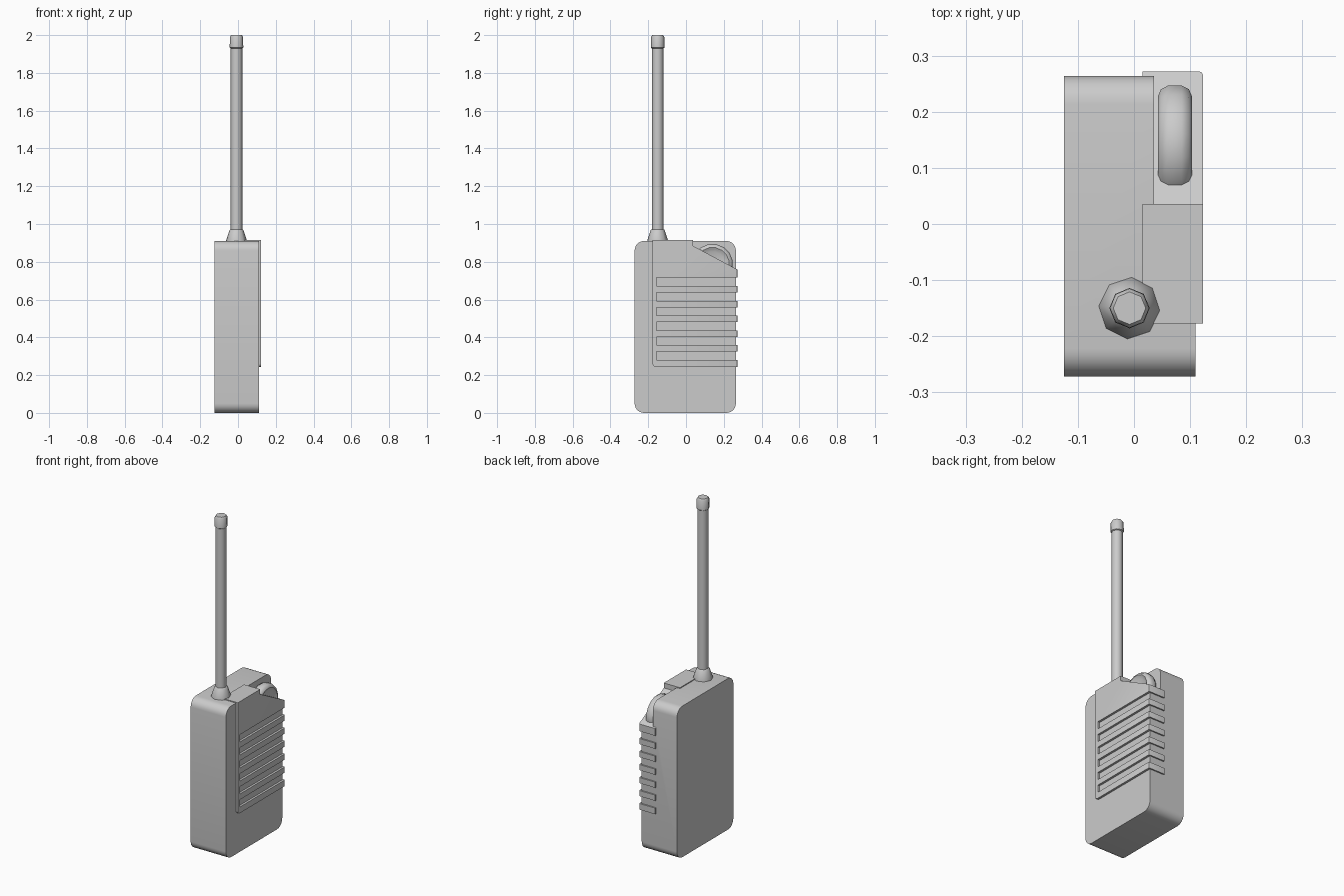
import bpy, bmesh
from math import sin, cos, pi, radians
from mathutils import Vector

if "Cube" in bpy.data.objects:
    bpy.data.objects.remove(bpy.data.objects["Cube"])


def finish(name, bm, angle=35):
    bmesh.ops.recalc_face_normals(bm, faces=bm.faces[:])
    me = bpy.data.meshes.new(name)
    bm.to_mesh(me)
    bm.free()
    ob = bpy.data.objects.new(name, me)
    bpy.context.collection.objects.link(ob)
    smooth(ob, angle)
    return ob


def smooth(ob, angle=35):
    for p in ob.data.polygons:
        p.use_smooth = True
    ob.data.set_sharp_from_angle(angle=radians(angle))


def rounded(points, seg=6):
    """Corner list of (y, z, radius) to an outline with rounded corners."""
    out = []
    n = len(points)
    for i, (y, z, r) in enumerate(points):
        p = Vector((y, z))
        if r == 0:
            out.append(p)
            continue
        a = (Vector(points[i - 1][:2]) - p).normalized()
        b = (Vector(points[(i + 1) % n][:2]) - p).normalized()
        c = p + (a + b) * r
        for k in range(seg + 1):
            t = k / seg * pi / 2
            out.append(c - b * r * cos(t) - a * r * sin(t))
    return out


def prism(bm, outline, x0, x1):
    verts = [bm.verts.new((x0, p[0], p[1])) for p in outline]
    face = bm.faces.new(verts)
    ext = bmesh.ops.extrude_face_region(bm, geom=[face])['geom']
    moved = [g for g in ext if isinstance(g, bmesh.types.BMVert)]
    bmesh.ops.translate(bm, verts=moved, vec=(x1 - x0, 0, 0))


def subtract(ob, cutter):
    mod = ob.modifiers.new("cut", 'BOOLEAN')
    mod.object = cutter
    mod.operation = 'DIFFERENCE'
    mod.solver = 'EXACT'
    cutter.hide_render = True
    dg = bpy.context.evaluated_depsgraph_get()
    me = bpy.data.meshes.new_from_object(ob.evaluated_get(dg))
    ob.modifiers.clear()
    ob.data = me
    bpy.data.objects.remove(cutter)
    smooth(ob)


def lathe(name, profile, sides, centre, axis, phase=0.0):
    """Revolve (radius, height) pairs about the x or z axis."""
    bm = bmesh.new()
    rings = []
    for r, h in profile:
        ring = []
        for k in range(sides):
            t = phase + 2 * pi * k / sides
            u, v = r * cos(t), r * sin(t)
            co = (u, v, h) if axis == 'Z' else (h, u, v)
            ring.append(bm.verts.new(Vector(centre) + Vector(co)))
        rings.append(ring)
    for a, b in zip(rings, rings[1:]):
        for k in range(sides):
            j = (k + 1) % sides
            bm.faces.new((a[k], a[j], b[j], b[k]))
    bm.faces.new(rings[0])
    bm.faces.new(rings[-1])
    return finish(name, bm, 50)


# Case with rounded ends, notched at the top for the dial
bm = bmesh.new()
prism(bm, rounded([(-0.272, 0, 0.05), (0.264, 0, 0.05),
                   (0.264, 0.91, 0.05), (-0.272, 0.91, 0.05)]), -0.125, 0.11)
case = finish("case", bm)
bm = bmesh.new()
prism(bm, [(0.036, 0.885), (0.30, 0.744), (0.30, 1.0), (0.036, 1.0)], 0.036, 0.2)
subtract(case, finish("notch_cutter", bm))

# Side grip panel wrapping onto the back edge
bm = bmesh.new()
prism(bm, rounded([(-0.177, 0.243, 0.018), (0.272, 0.243, 0), (0.272, 0.759, 0),
                   (0.036, 0.885, 0), (0.036, 0.915, 0), (-0.177, 0.915, 0)], 4),
      0.015, 0.123)
edges = [e for e in bm.edges if all(
    v.co.x > 0.12 and v.co.y > 0.2 for v in e.verts)]
bmesh.ops.bevel(bm, geom=edges, offset=0.007, segments=2, profile=0.5, affect='EDGES')
grip = finish("grip_panel", bm)

# Six horizontal slots leave the ribs
bm = bmesh.new()
for i in range(6):
    z = 0.28 + i * 0.0783
    prism(bm, [(-0.155, z), (0.35, z), (0.35, z + 0.044), (-0.155, z + 0.044)], -0.1, 0.3)
subtract(grip, finish("slot_cutter", bm))

# Thumb dial with dished sides
half = [(0.068, 0.018), (0.082, 0.026), (0.09, 0.03), (0.102, 0.025), (0.109, 0.012)]
lathe("dial", half + [(r, -h) for r, h in reversed(half)], 16,
      (0.073, 0.14, 0.786), 'X', pi / 16)

# Antenna: collar, rod and cap
spot = (-0.008, -0.15, 0)
lathe("antenna_collar", [(0.055, 0.90), (0.055, 0.912), (0.037, 0.968), (0.033, 0.972)],
      8, spot, 'Z', radians(-4))
lathe("antenna_rod", [(0.031, 0.95), (0.031, 1.94)], 8, spot, 'Z')
lathe("antenna_cap", [(0.031, 1.93), (0.036, 1.934), (0.035, 1.99), (0.029, 2.0)],
      8, spot, 'Z')
